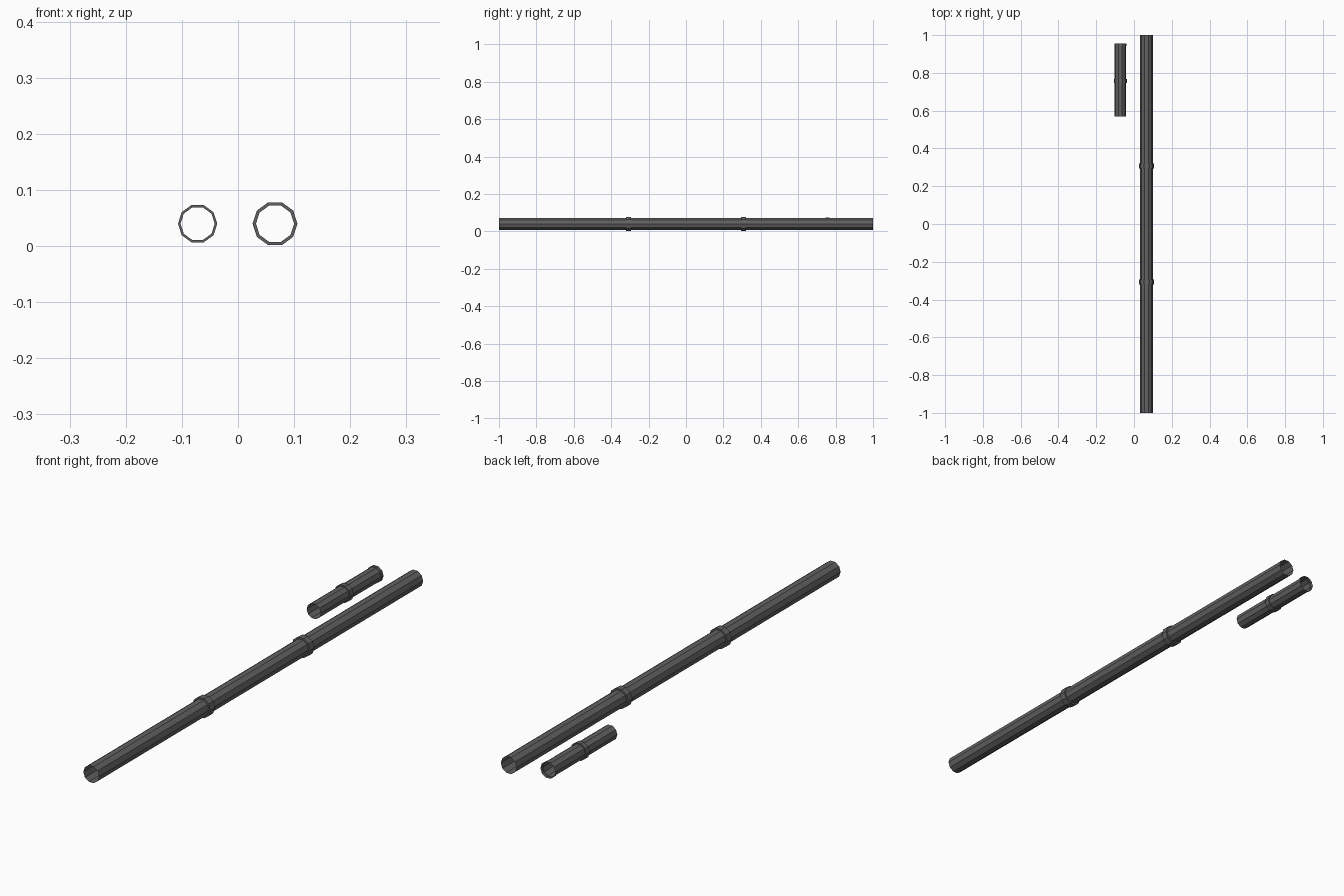
import bpy, bmesh, math

if "Cube" in bpy.data.objects:
    bpy.data.objects.remove(bpy.data.objects["Cube"])

SIDES = 10


def lathe(name, profile, x, z):
    """Open ten-sided shell along y from (y, radius) points."""
    bm = bmesh.new()
    rings = []
    for y, r in profile:
        rings.append([bm.verts.new((x + r * math.cos(2 * math.pi * i / SIDES), y,
                                    z + r * math.sin(2 * math.pi * i / SIDES)))
                      for i in range(SIDES)])
    for a, b in zip(rings, rings[1:]):
        for i in range(SIDES):
            j = (i + 1) % SIDES
            bm.faces.new((a[i], b[i], b[j], a[j]))
    me = bpy.data.meshes.new(name)
    bm.to_mesh(me)
    bm.free()
    ob = bpy.data.objects.new(name, me)
    bpy.context.collection.objects.link(ob)
    mat = bpy.data.materials.get("dark_metal") or bpy.data.materials.new("dark_metal")
    mat.diffuse_color = (0.12, 0.12, 0.12, 1)
    mat.use_nodes = True
    mat.node_tree.nodes["Principled BSDF"].inputs["Base Color"].default_value = mat.diffuse_color
    me.materials.append(mat)


def collar(y, width, r_pipe, r):
    """Profile of a raised joint band with flat end faces."""
    h = width / 2
    return [(y - h, r_pipe), (y - h, r), (y + h, r), (y + h, r_pipe)]


# Long pipe with two joint bands
R = 0.034
lathe("long_pipe", [(-1, R)] + collar(-0.307, 0.027, R, 0.04)
      + collar(0.307, 0.027, R, 0.04) + [(1, R)], 0.066, 0.04)

# Short pipe with one joint band and a slight lip at the back end
r = 0.0305
lathe("short_pipe", [(0.57, r)] + collar(0.757, 0.02, r, 0.035)
      + [(0.943, r), (0.943, 0.0325), (0.955, 0.0325)], -0.072, 0.04)
